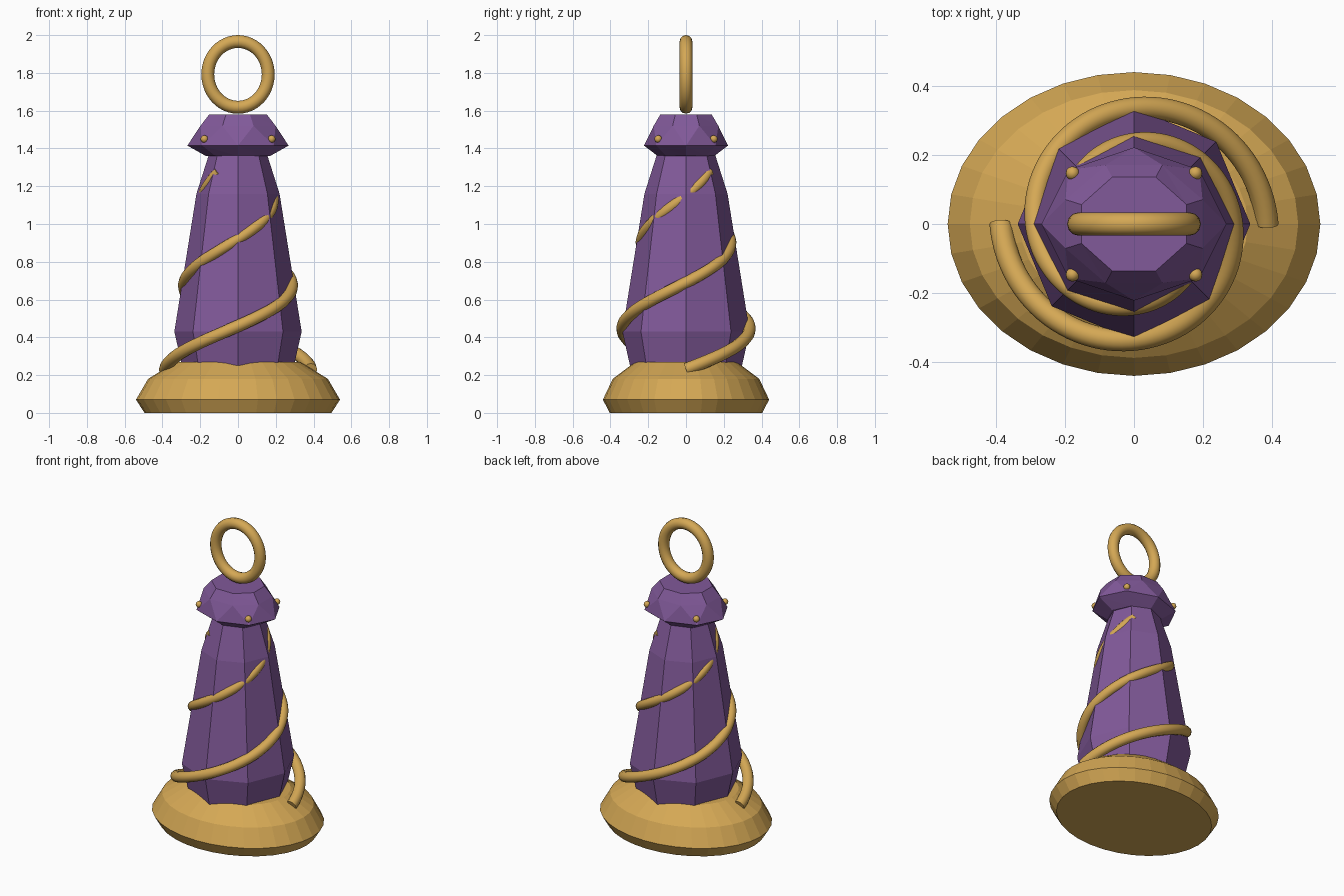
import bpy, bmesh, math
from math import cos, sin, pi, radians

if "Cube" in bpy.data.objects:
    bpy.data.objects.remove(bpy.data.objects["Cube"])


def material(name, rgb):
    m = bpy.data.materials.new(name)
    m.diffuse_color = (*rgb, 1)
    m.use_nodes = True
    m.node_tree.nodes["Principled BSDF"].inputs["Base Color"].default_value = m.diffuse_color
    return m


gold = material("gold", (0.66, 0.39, 0.09))
purple = material("purple", (0.22, 0.10, 0.32))


def finish(name, bm, mat, smooth=False):
    bmesh.ops.recalc_face_normals(bm, faces=bm.faces[:])
    me = bpy.data.meshes.new(name)
    bm.to_mesh(me)
    bm.free()
    for p in me.polygons:
        p.use_smooth = smooth
    me.materials.append(mat)
    ob = bpy.data.objects.new(name, me)
    bpy.context.collection.objects.link(ob)
    if smooth:
        bpy.ops.object.select_all(action='DESELECT')
        ob.select_set(True)
        bpy.context.view_layer.objects.active = ob
        bpy.ops.object.shade_smooth_by_angle(angle=radians(40))
    return ob


def skin(name, rings, mat, smooth=False, closed=False, triangles=False):
    """Join rings of points into a tube, capped unless it closes on itself."""
    bm = bmesh.new()
    vs = [[bm.verts.new(p) for p in r] for r in rings]
    n = len(vs[0])
    pairs = list(zip(vs, vs[1:])) + ([(vs[-1], vs[0])] if closed else [])
    for a, b in pairs:
        for i in range(n):
            j = (i + 1) % n
            if triangles:
                bm.faces.new((a[i], a[j], b[i]))
                bm.faces.new((a[j], b[j], b[i]))
            else:
                bm.faces.new((a[i], a[j], b[j], b[i]))
    if not closed:
        bm.faces.new(vs[0])
        bm.faces.new(vs[-1])
    return finish(name, bm, mat, smooth)


def ellipse(rx, ry, z, n, turn=0):
    return [(rx * cos(2 * pi * i / n + turn), ry * sin(2 * pi * i / n + turn), z)
            for i in range(n)]


# Oval base
skin("base", [ellipse(r, r * 0.815, z, 32) for r, z in
              ((0.495, 0), (0.54, 0.07), (0.476, 0.18), (0.33, 0.27))], gold)

# Eight-sided tapering body
skin("body", [ellipse(r, r, z, 8) for r, z in
              ((0.285, 0.2), (0.337, 0.43), (0.22, 1.16), (0.15, 1.38))], purple)

# Faceted cap with twisted facets
skin("cap", [ellipse(rx, ry, z, 8, radians(t)) for rx, ry, z, t in
             ((0.17, 0.15, 1.36, 0), (0.268, 0.222, 1.415, 0),
              (0.215, 0.185, 1.52, 22.5), (0.165, 0.147, 1.58, 22.5))],
     purple, triangles=True)

# Beads around the cap
for k, (sx, sy) in enumerate(((1, 1), (-1, 1), (-1, -1), (1, -1))):
    bm = bmesh.new()
    bmesh.ops.create_uvsphere(bm, u_segments=12, v_segments=8, radius=0.02)
    bmesh.ops.translate(bm, verts=bm.verts[:], vec=(sx * 0.178, sy * 0.147, 1.45))
    finish(f"bead_{k + 1}", bm, gold, True)

# Two spiral bands, half a turn apart
for k in range(2):
    rings, steps = [], 110
    for s in range(steps + 1):
        t = s / steps * 2 * pi * 1.14
        a = t + k * pi
        z = 0.23 + 0.92 * t / (2 * pi)
        r = 0.385 - 0.2 * t / (2 * pi)
        w = 0.034 - 0.007 * s / steps
        slope = math.atan2(0.92 / (2 * pi), r)
        ring = []
        for i in range(12):
            q = 2 * pi * i / 12
            out, up = w * cos(q), w * sin(q)
            side = -up * sin(slope)
            ring.append(((r + out) * cos(a) - side * sin(a),
                         (r + out) * sin(a) + side * cos(a), z + up * cos(slope)))
        rings.append(ring)
    skin(f"spiral_band_{k + 1}", rings, gold, True)

# Oval hanging ring
rings = []
for s in range(48):
    a = 2 * pi * s / 48
    rings.append([((0.16 + 0.034 * cos(q)) * cos(a), 0.034 * sin(q),
                   1.792 + (0.174 + 0.034 * cos(q)) * sin(a))
                  for q in (2 * pi * i / 12 for i in range(12))])
skin("hanging_ring", rings, gold, True, closed=True)
